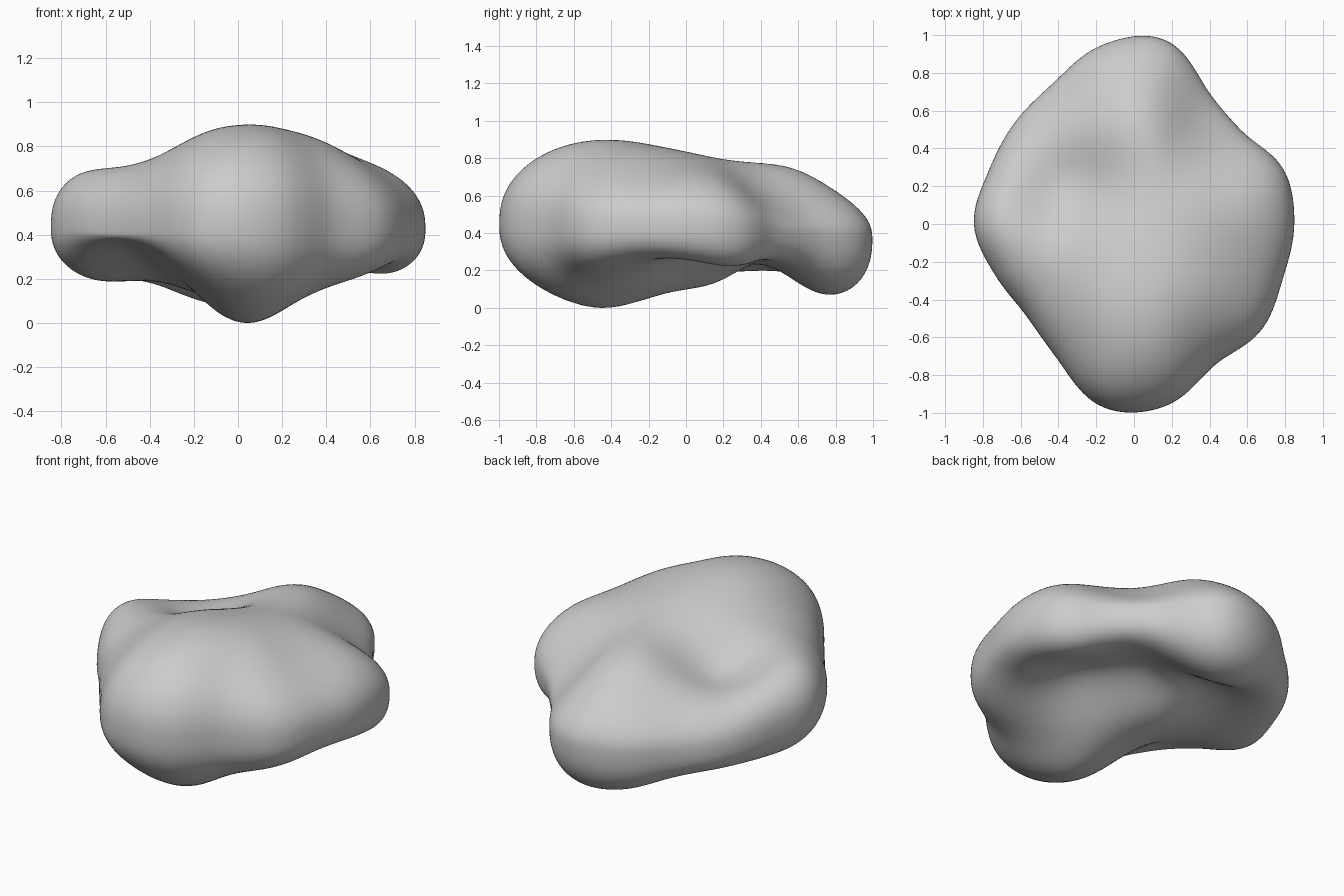
import bpy
import bmesh
import math
from mathutils import Vector

cube = bpy.data.objects.get("Cube")
if cube:
    bpy.data.objects.remove(cube, do_unlink=True)

FULLNESS = 2.4          # how blunt the rim of the boulder is
SOFTNESS = .25          # how gently bumps run into each other

# Plan outline: radius at equal angle steps, anticlockwise from +x
outline = [.85, .845, .755, .80, .99, .965, .86, .83, .82,
           .85, .785, .75, .82, .985, .98, .86, .88, .84]
# Height of the widest edge at equal angle steps from +x
rim = [.43, .4, .37, .36, .44, .41, .45, .43]

# Bumps and hollows of the upper face (x, y, height)
upper = [(0, -.5, .94), (0, -.75, .96), (0, -.2, .88), (.25, -.45, .93),
         (.45, -.3, .86), (.6, -.1, .81), (.7, .12, .8), (.6, -.5, .84),
         (.3, .1, .82), (0, .1, .8), (.1, .35, .8), (.05, .6, .8),
         (.05, .85, .73), (.45, .55, .62), (.3, .7, .65), (-.33, .2, .63),
         (-.3, .53, .71), (-.53, .48, .68), (-.25, .7, .71), (-.5, .1, .68),
         (-.7, -.05, .82), (-.65, .23, .74), (-.42, -.3, .81),
         (-.22, -.42, .89), (-.22, 0, .76), (-.4, -.6, .86)]
# Bumps and hollows of the underside
lower = [(0, -.45, -.03), (0, -.75, -.02), (.3, -.45, .06), (.5, -.45, .11),
         (.66, -.1, .2), (.64, .25, .13), (.42, .03, .28), (.2, -.1, .13),
         (0, 0, .1), (-.05, .2, .15), (-.1, .42, .24), (0, .64, .06),
         (.42, .5, .17), (.2, .3, .25), (-.43, .17, .17), (-.65, .08, .11),
         (-.5, .5, .11), (-.33, .65, .06), (-.48, -.33, .29),
         (-.38, -.58, .26), (-.25, -.2, .17)]


def around(values, angle):
    """Smooth closed interpolation of values spaced evenly round a circle."""
    count = len(values)
    place = (angle / math.tau) % 1.0 * count
    i, t = int(place), place - int(place)
    a, b, c, d = (values[(i + step) % count] for step in (-1, 0, 1, 2))
    return b + t / 2 * (c - a + t * (2 * a - 5 * b + 4 * c - d
                                     + t * (3 * (b - c) + d - a)))


def kernel(a, b):
    return math.sqrt((a[0] - b[0]) ** 2 + (a[1] - b[1]) ** 2 + SOFTNESS ** 2)


def smooth_field(points):
    """Return a smooth height function through scattered points."""
    mean = sum(p[2] for p in points) / len(points)
    rows = [[kernel(p, q) for q in points] + [p[2] - mean] for p in points]
    for i in range(len(rows)):
        best = max(range(i, len(rows)), key=lambda r: abs(rows[r][i]))
        rows[i], rows[best] = rows[best], rows[i]
        rows[i] = [value / rows[i][i] for value in rows[i]]
        for j, row in enumerate(rows):
            if j != i:
                rows[j] = [a - row[i] * b for a, b in zip(row, rows[i])]
    weights = [row[-1] for row in rows]
    return lambda x, y: mean + sum(w * kernel((x, y), p)
                                   for w, p in zip(weights, points))


top_height = smooth_field(upper)
under_height = smooth_field(lower)


def sculpt(direction):
    """Move a point of the unit sphere onto the boulder surface."""
    angle = math.atan2(direction.y, direction.x)
    flat = min(1.0, math.hypot(direction.x, direction.y))
    reach = flat ** (2 / FULLNESS) * around(outline, angle)
    x, y = reach * math.cos(angle), reach * math.sin(angle)
    edge = around(rim, angle)
    target = (top_height if direction.z > 0 else under_height)(x, y)
    rise = abs(direction.z) ** (2 / FULLNESS)
    return Vector((x, y, edge + (target - edge) * rise))


# Boulder body
mesh = bpy.data.meshes.new("boulder")
bm = bmesh.new()
bmesh.ops.create_icosphere(bm, subdivisions=6, radius=1.0)
for vert in bm.verts:
    vert.co = sculpt(vert.co.normalized())
for _ in range(4):
    bmesh.ops.smooth_vert(bm, verts=bm.verts, factor=.5,
                          use_axis_x=True, use_axis_y=True, use_axis_z=True)
# Stand the boulder on the ground
ground = min(vert.co.z for vert in bm.verts)
bmesh.ops.translate(bm, verts=bm.verts, vec=(0, 0, -ground))
for face in bm.faces:
    face.smooth = True
bm.to_mesh(mesh)
bm.free()
boulder = bpy.data.objects.new("boulder", mesh)
bpy.context.collection.objects.link(boulder)

# Plain stone colour
stone = bpy.data.materials.new("stone_grey")
stone.use_nodes = True
colour = (.6, .6, .6, 1)
stone.diffuse_color = colour
for node in stone.node_tree.nodes:
    if node.type == 'BSDF_PRINCIPLED':
        node.inputs["Base Color"].default_value = colour
        node.inputs["Roughness"].default_value = .9
mesh.materials.append(stone)
